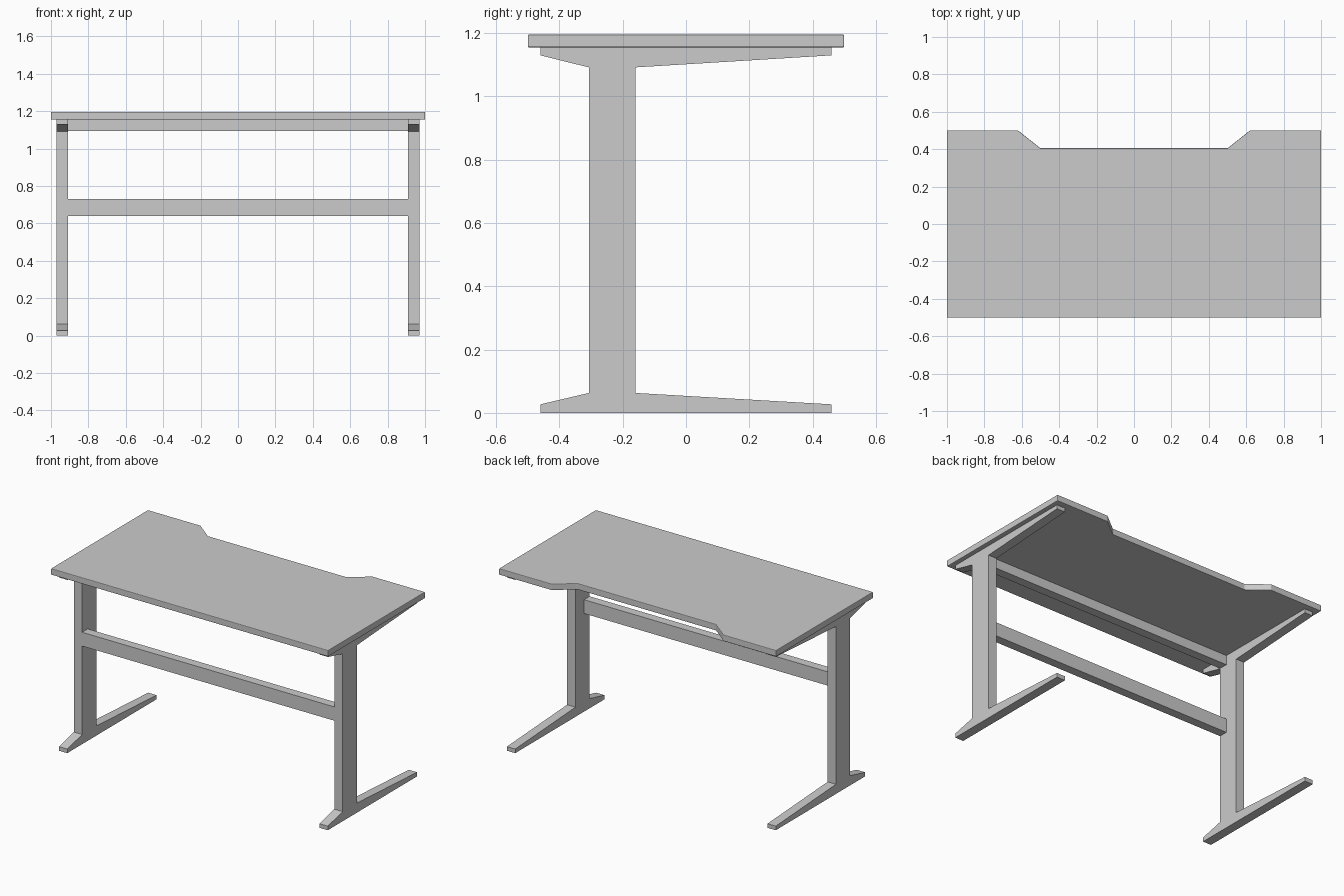
import bpy, bmesh
from mathutils import Vector

if "Cube" in bpy.data.objects:
    bpy.data.objects.remove(bpy.data.objects["Cube"])

grey = bpy.data.materials.new("plain_grey")
grey.diffuse_color = (0.6, 0.6, 0.6, 1)
grey.use_nodes = True
grey.node_tree.nodes["Principled BSDF"].inputs["Base Color"].default_value = grey.diffuse_color


def prism(name, points, offset):
    """Extrude a closed 3D outline along an offset."""
    bm = bmesh.new()
    face = bm.faces.new([bm.verts.new(p) for p in points])
    ext = bmesh.ops.extrude_face_region(bm, geom=[face])
    moved = [g for g in ext["geom"] if isinstance(g, bmesh.types.BMVert)]
    bmesh.ops.translate(bm, verts=moved, vec=Vector(offset))
    bmesh.ops.recalc_face_normals(bm, faces=bm.faces)
    mesh = bpy.data.meshes.new(name)
    bm.to_mesh(mesh)
    bm.free()
    mesh.materials.append(grey)
    obj = bpy.data.objects.new(name, mesh)
    bpy.context.collection.objects.link(obj)
    return obj


# Tabletop with a shallow cable notch along the back
half = [(1, -0.5), (1, 0.5), (0.62, 0.5), (0.5, 0.405)]
outline = half + [(-x, y) for x, y in reversed(half)]
top = prism("tabletop", [(x, y, 1.155) for x, y in outline], (0, 0, 0.041))
bevel = top.modifiers.new("soft_edge", "BEVEL")
bevel.width = 0.004
bevel.segments = 2

# Legs: foot, column and top bracket in one side profile
F, B, C0, C1 = -0.46, 0.46, -0.307, -0.16
profile = [(F, 0), (B, 0), (B, 0.027), (C1, 0.063), (C1, 1.092), (B, 1.13),
           (B, 1.155), (F, 1.155), (F, 1.13), (C0, 1.092), (C0, 0.063), (F, 0.027)]
for side, name in ((-1, "left_leg"), (1, "right_leg")):
    prism(name, [(side * 0.97, y, z) for y, z in profile], (-side * 0.06, 0, 0))

# Crossbars flush with the front of the columns
for name, z0, z1 in (("lower_crossbar", 0.64, 0.73), ("upper_crossbar", 1.094, 1.155)):
    prism(name, [(-0.91, y, z) for y, z in
                 ((C0, z0), (C0 + 0.058, z0), (C0 + 0.058, z1), (C0, z1))], (1.82, 0, 0))
